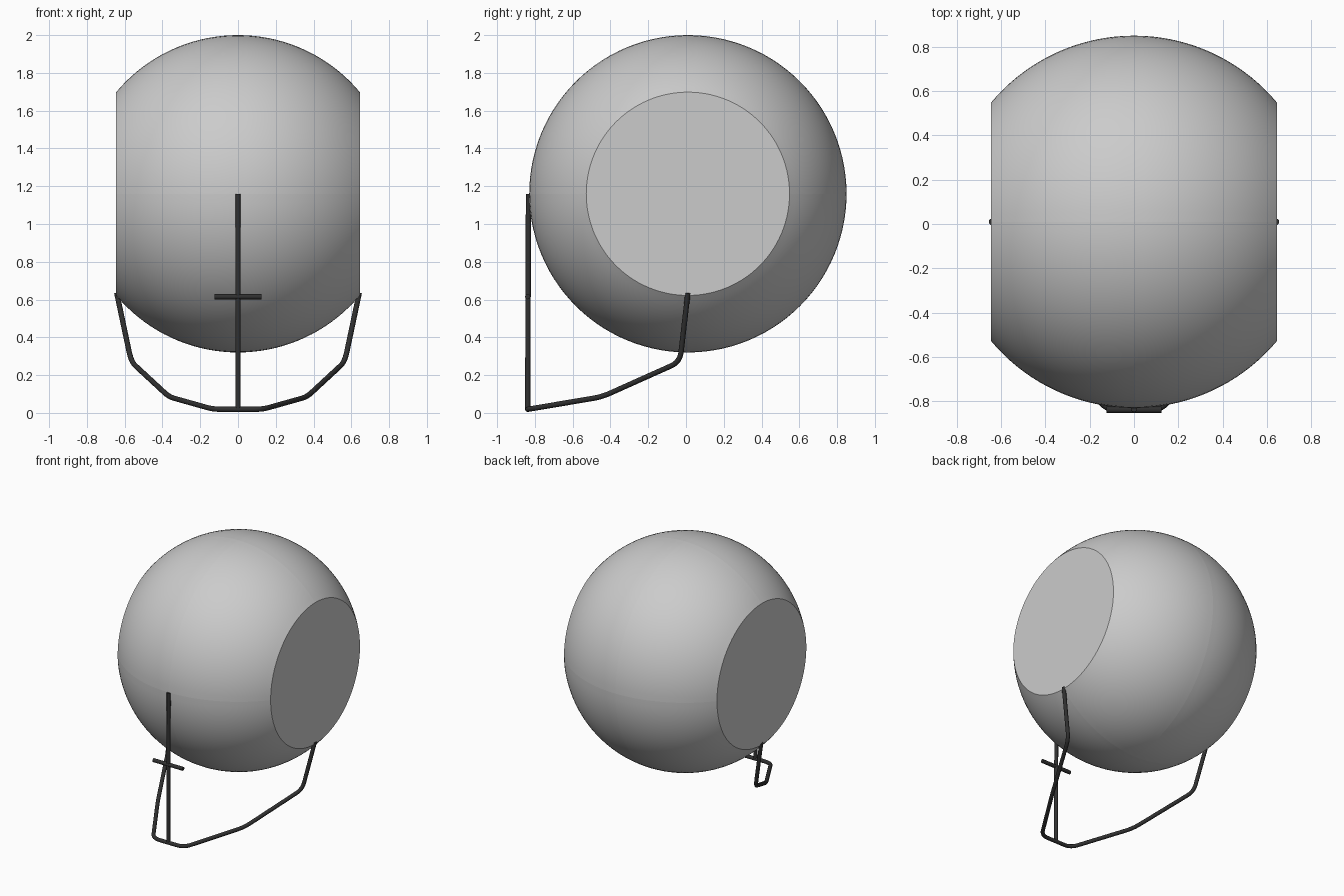
import bpy, bmesh
from math import sin, cos, asin, pi, radians
from mathutils import Vector

if "Cube" in bpy.data.objects:
    bpy.data.objects.remove(bpy.data.objects["Cube"])

R, HALF, CY, CZ = 0.84, 0.645, 0.01, 1.16   # ball radius, flat-side distance, centre
TUBE = 0.014

dark = bpy.data.materials.new("dark_metal")
dark.diffuse_color = (0.03, 0.03, 0.03, 1)
dark.use_nodes = True
dark.node_tree.nodes["Principled BSDF"].inputs["Base Color"].default_value = dark.diffuse_color


def smooth(ob):
    bpy.ops.object.select_all(action='DESELECT')
    ob.select_set(True)
    bpy.context.view_layer.objects.active = ob
    bpy.ops.object.shade_smooth_by_angle(angle=radians(30))


def link(name, data):
    ob = bpy.data.objects.new(name, data)
    bpy.context.collection.objects.link(ob)
    return ob


def rounded(points, r):
    """Replace each inner corner by a short quadratic arc."""
    pts = [Vector(p) for p in points]
    out = [pts[0]]
    for a, b, c in zip(pts, pts[1:], pts[2:]):
        s = b + (a - b).normalized() * r
        e = b + (c - b).normalized() * r
        for k in range(7):
            t = k / 6
            out.append(s * (1 - t) ** 2 + b * 2 * t * (1 - t) + e * t * t)
    return out + [pts[-1]]


def tube(name, points, radius=TUBE):
    cu = bpy.data.curves.new(name, 'CURVE')
    cu.dimensions = '3D'
    cu.bevel_depth = radius
    cu.bevel_resolution = 4
    cu.use_fill_caps = True
    sp = cu.splines.new('POLY')
    sp.points.add(len(points) - 1)
    for p, co in zip(sp.points, points):
        p.co = (*co, 1)
    cu.materials.append(dark)
    return link(name, cu)


# Ball with two flat sides: one eighth panel, mirrored on three axes with open seams
NA, NB = 18, 28
bm = bmesh.new()
amax = asin(HALF / R)
grid = []
for i in range(NA + 1):
    a = amax * i / NA
    grid.append([bm.verts.new((R * sin(a), R * cos(a) * cos(b), R * cos(a) * sin(b)))
                 for b in (pi / 2 * j / NB for j in range(NB + 1))])
for i in range(NA):
    for j in range(NB):
        bm.faces.new((grid[i][j], grid[i][j + 1], grid[i + 1][j + 1], grid[i + 1][j]))
hub = bm.verts.new((HALF, 0, 0))
bm.faces.new([hub] + grid[-1])
me = bpy.data.meshes.new("ball_panels")
bm.to_mesh(me)
bm.free()
ball = link("ball_panels", me)
ball.location = (0, CY, CZ)
smooth(ball)
mir = ball.modifiers.new("mirror", 'MIRROR')
mir.use_axis = (True, True, True)
mir.use_mirror_merge = False

# Lower bent frame running from one flat side to the other
side = [(0.642, 0.01, 0.635), (0.565, -0.032, 0.27), (0.365, -0.445, 0.085), (0.13, -0.838, TUBE + 0.005)]
path = side + [(-x, y, z) for x, y, z in reversed(side)]
tube("lower_frame", rounded(path, 0.055))

# Upright front post and short cross bar
tube("front_post", [(0, -0.838, TUBE), (0, -0.834, CZ)])
tube("cross_bar", [(-0.125, -0.838, 0.615), (0.125, -0.838, 0.615)])
